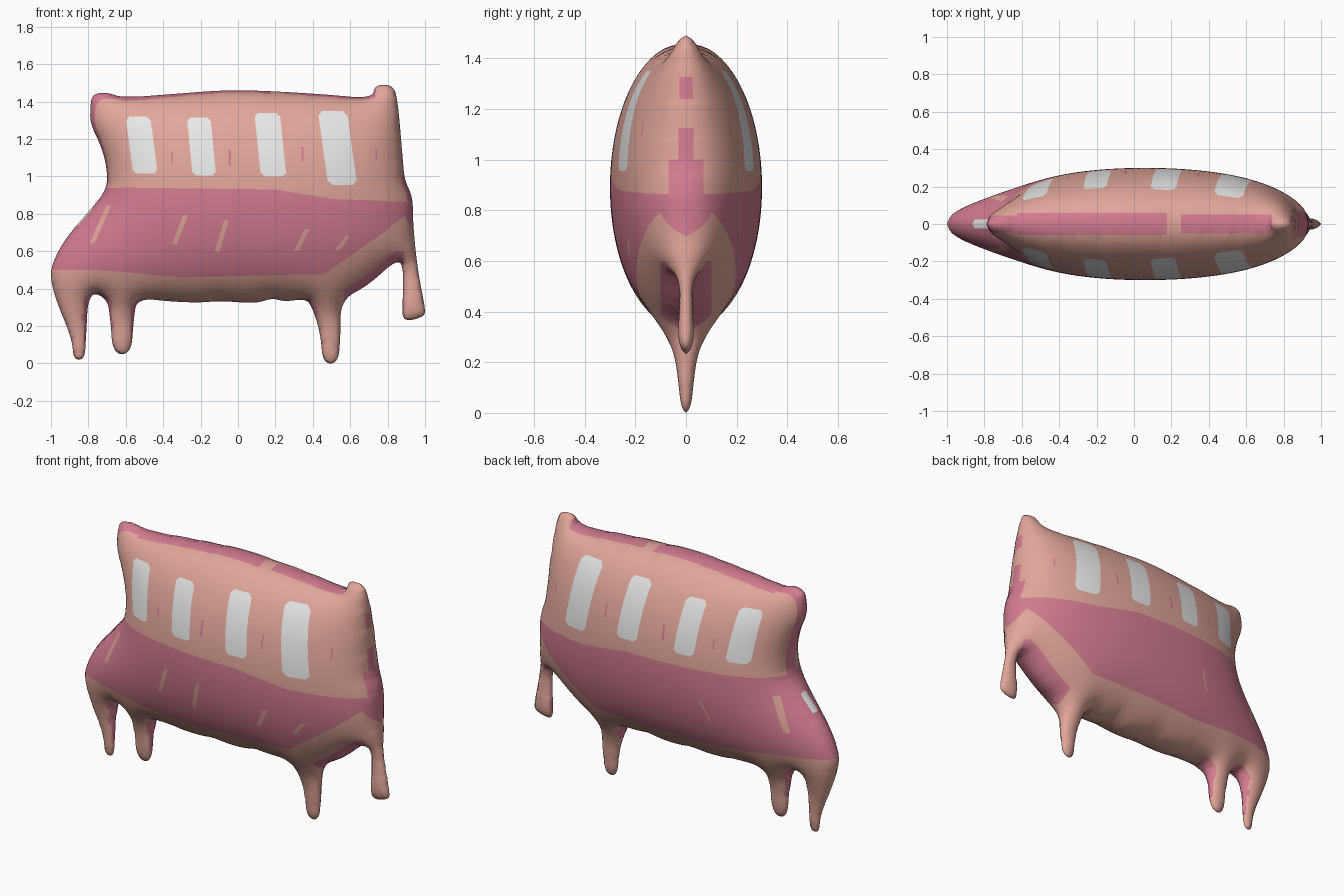
import bpy, bmesh, math
from mathutils import Vector

if "Cube" in bpy.data.objects:
    bpy.data.objects.remove(bpy.data.objects["Cube"], do_unlink=True)

STEP = 0.0125
DEPTH = 0.30
SALMON, PINK, WHITE = range(3)


def make_material(name, rgb):
    mat = bpy.data.materials.new(name)
    mat.use_nodes = True
    color = (*rgb, 1)
    mat.diffuse_color = color
    mat.node_tree.nodes["Principled BSDF"].inputs["Base Color"].default_value = color
    return mat


def leg(x, z, r):
    """Rounded leg end, listed from its right edge to its left edge."""
    return [(x + r, z + 3 * r), (x + .8 * r, z), (x - .8 * r, z), (x - r, z + 3 * r)]


def round_corners(points, passes=3):
    for _ in range(passes):
        cut = []
        for (ax, az), (bx, bz) in zip(points, points[1:] + points[:1]):
            cut.append((ax * .75 + bx * .25, az * .75 + bz * .25))
            cut.append((ax * .25 + bx * .75, az * .25 + bz * .75))
        points = cut
    return points


# Silhouette: top edge, right end with tail, belly with legs, left end
top = [(-.79, 1.37), (-.78, 1.44), (-.70, 1.45), (-.62, 1.42), (-.35, 1.44), (-.1, 1.46),
       (.1, 1.46), (.45, 1.44), (.72, 1.415), (.73, 1.49), (.83, 1.49), (.855, 1.4)]
right = [(.88, 1.1), (.89, .98), (.935, .89), (.935, .75), (.96, .5), (1.0, .3), (1.0, .25),
         (.88, .22), (.88, .32), (.885, .53), (.84, .55), (.7, .42), (.55, .34)]
belly = [(.39, .32), (.35, .345), (.25, .33), (.18, .35), (.1, .32), (-.1, .335),
         (-.2, .325), (-.35, .33), (-.54, .35)]
left = [(-.97, .33), (-1.0, .44), (-1.0, .52), (-.93, .66), (-.8, .81), (-.7, .93),
        (-.7, 1.04), (-.73, 1.16), (-.79, 1.28)]
outline = round_corners(top + right + leg(.495, 0, .053) + belly + leg(-.62, .05, .062)
                        + [(-.7, .35), (-.8, .385)] + leg(-.85, .02, .037) + left)
edges = list(zip(outline, outline[1:] + outline[:1]))

# Flat sheet of cells inside the silhouette
bm = bmesh.new()
nodes = {}


def node(i, k):
    if (i, k) not in nodes:
        nodes[i, k] = bm.verts.new((i * STEP, 0, k * STEP))
    return nodes[i, k]


for k in range(int(1.5 / STEP) + 1):
    z = (k + .5) * STEP
    hits = sorted(a[0] + (z - a[1]) / (b[1] - a[1]) * (b[0] - a[0])
                  for a, b in edges if (a[1] > z) != (b[1] > z))
    for x0, x1 in zip(hits[::2], hits[1::2]):
        for i in range(math.ceil(x0 / STEP - .5), math.floor(x1 / STEP - .5) + 1):
            bm.faces.new([node(i, k), node(i + 1, k), node(i + 1, k + 1), node(i, k + 1)])

# Drop cells with no inner corner, then fit the rim to the silhouette
while True:
    thin = [f for f in bm.faces if all(v.is_boundary for v in f.verts)]
    if not thin:
        break
    bmesh.ops.delete(bm, geom=thin, context='FACES')


def nearest(p):
    best = None
    for a, b in edges:
        dx, dz = b[0] - a[0], b[1] - a[1]
        t = ((p.x - a[0]) * dx + (p.z - a[1]) * dz) / (dx * dx + dz * dz + 1e-12)
        t = min(1, max(0, t))
        q = (a[0] + t * dx, a[1] + t * dz)
        d = (q[0] - p.x) ** 2 + (q[1] - p.z) ** 2
        if best is None or d < best[0]:
            best = (d, q)
    return best[1]


for v in bm.verts:
    if v.is_boundary:
        x, z = nearest(v.co)
        v.co = (x, 0, z)
inner = [v for v in bm.verts if not v.is_boundary]
for _ in range(6):
    bmesh.ops.smooth_vert(bm, verts=inner, factor=.5,
                          use_axis_x=True, use_axis_y=True, use_axis_z=True)

# Inflate the sheet like a pillow: relax a membrane, then take its root
bm.verts.index_update()
links = [(v.index, [e.other_vert(v).index for e in v.link_edges]) for v in inner]
lift = [0.0] * len(bm.verts)
for _ in range(260):
    for i, near in links:
        total = 1.0
        for n in near:
            total += lift[n]
        lift[i] += 1.94 * (total / len(near) - lift[i])
peak = max(lift)
for v in inner:
    v.co.y = -DEPTH * math.sqrt(max(lift[v.index], 0) / peak)
bmesh.ops.smooth_vert(bm, verts=inner, factor=.5, use_axis_y=True)

# Back half
copy = bmesh.ops.duplicate(bm, geom=bm.verts[:] + bm.edges[:] + bm.faces[:])["geom"]
bmesh.ops.scale(bm, vec=(1, -1, 1), verts=[g for g in copy if isinstance(g, bmesh.types.BMVert)])
bmesh.ops.remove_doubles(bm, verts=[v for v in bm.verts if abs(v.co.y) < 1e-6], dist=1e-5)
bmesh.ops.recalc_face_normals(bm, faces=bm.faces[:])


def faces_in(x0, x1, z0, z1, pad=0.0):
    found = []
    for f in bm.faces:
        c = f.verts[0].co
        if x0 - pad < c.x < x1 + pad and z0 - pad < c.z < z1 + pad:
            found.append(f)
    return found


def slice_faces(faces, point, normal):
    parts = set(faces)
    for f in faces:
        parts.update(f.edges)
        parts.update(f.verts)
    bmesh.ops.bisect_plane(bm, geom=list(parts), dist=1e-5, plane_co=point, plane_no=normal)


def slice_line(a, b, box):
    slice_faces(faces_in(*box, pad=2 * STEP), (a[0], 0, a[1]), (a[1] - b[1], 0, b[0] - a[0]))


def height_at(line, x):
    for a, b in zip(line, line[1:]):
        if x <= b[0]:
            break
    return a[1] + (x - a[0]) / (b[0] - a[0]) * (b[1] - a[1])


# Wide pink band around the middle
band_top = [(-1.1, .93), (-.6, .94), (.2, .93), (.5, .88), (1.1, .855)]
band_base = [(-1.1, .5), (-.75, .5), (-.3, .46), (.3, .475), (.46, .475), (.6, .575),
             (.78, .7), (.89, .79), (.96, .66)]
for line in (band_top, band_base):
    for a, b in zip(line, line[1:]):
        slice_line(a, b, (a[0], b[0], min(a[1], b[1]), max(a[1], b[1])))
for f in bm.faces:
    c = f.calc_center_median()
    inside = height_at(band_base, c.x) < c.z < height_at(band_top, c.x)
    f.material_index = PINK if inside and c.x < .96 else SALMON

# Painted rim areas: x range, z range, half width, colour
rims = [(-.62, .17, 1.38, 1.5, .06, PINK), (.25, .74, 1.38, 1.5, .05, PINK),
        (-.82, -.62, .9, 1.5, .045, PINK), (.8, 1, .85, 1.0, .07, PINK),
        (.8, 1, .98, 1.12, .03, PINK), (.8, 1, 1.24, 1.33, .025, PINK),
        (.56, .888, .25, .6, .1, PINK), (.34, .42, .12, .36, .05, PINK),
        (-.575, -.5, .12, .36, .05, PINK), (-.74, -.672, .14, .38, .06, PINK),
        (-.83, -.73, .1, .4, .05, PINK), (-.86, -.78, .74, .84, .025, WHITE)]
for x0, x1, z0, z1, half, color in rims:
    for side in (-1, 1):
        slice_faces(faces_in(x0, x1, z0, z1, STEP), (0, side * half, 0), (0, 1, 0))
    for f in faces_in(x0, x1, z0, z1, STEP):
        c = f.calc_center_median()
        if x0 < c.x < x1 and z0 < c.z < z1 and abs(c.y) < half:
            f.material_index = color


def patch(x, z, width, height, lean, color, sides=(-1, 1)):
    """Leaning rectangle with clipped corners, cut into the skin."""
    w, h, c = width / 2, height / 2, width * .15
    corners = [(-w + c, -h), (w - c, -h), (w, c - h), (w, h - c),
               (w - c, h), (c - w, h), (-w, h - c), (-w, c - h)]
    shape = [(x + u + lean * v / height, z + v) for u, v in corners]
    reach = w + abs(lean) / 2
    box = (x - reach, x + reach, z - h, z + h)
    pairs = list(zip(shape, shape[1:] + shape[:1]))
    for a, b in pairs:
        slice_line(a, b, box)
    for f in faces_in(*box, pad=2 * STEP):
        m = f.calc_center_median()
        if (1 if m.y > 0 else -1) in sides and all(
                (b[0] - a[0]) * (m.z - a[1]) > (b[1] - a[1]) * (m.x - a[0]) for a, b in pairs):
            f.material_index = color


# Windows
patch(-.515, 1.167, .132, .305, -.04, WHITE)
patch(-.195, 1.16, .126, .31, -.03, WHITE)
patch(.173, 1.17, .136, .34, -.035, WHITE)
patch(.532, 1.152, .155, .395, -.055, WHITE)

# Pale streaks on the band, front then back
for x, z, height, lean in [(-.735, .745, .2, .09), (-.31, .715, .16, .06), (-.087, .68, .17, .05),
                           (.34, .66, .12, .06), (.56, .645, .075, .055)]:
    patch(x, z, .026, height, lean, SALMON, (-1,))
patch(-.73, .74, .035, .2, .08, SALMON, (1,))
patch(-.31, .69, .012, .12, .05, SALMON, (1,))

# Small pink ticks between the windows
for x, z, width, height in [(-.045, 1.1, .014, .09), (-.355, 1.1, .008, .06),
                            (.345, 1.12, .01, .08), (.74, 1.12, .008, .06)]:
    patch(x, z, width, height, 0, PINK)

for f in bm.faces:
    f.smooth = True
mesh = bpy.data.meshes.new("inflated_body")
bm.to_mesh(mesh)
bm.free()
for name, rgb in [("salmon", (.75, .38, .32)), ("pink", (.65, .2, .28)), ("white", (.8, .8, .8))]:
    mesh.materials.append(make_material(name, rgb))
body = bpy.data.objects.new("inflated_body", mesh)
bpy.context.collection.objects.link(body)
